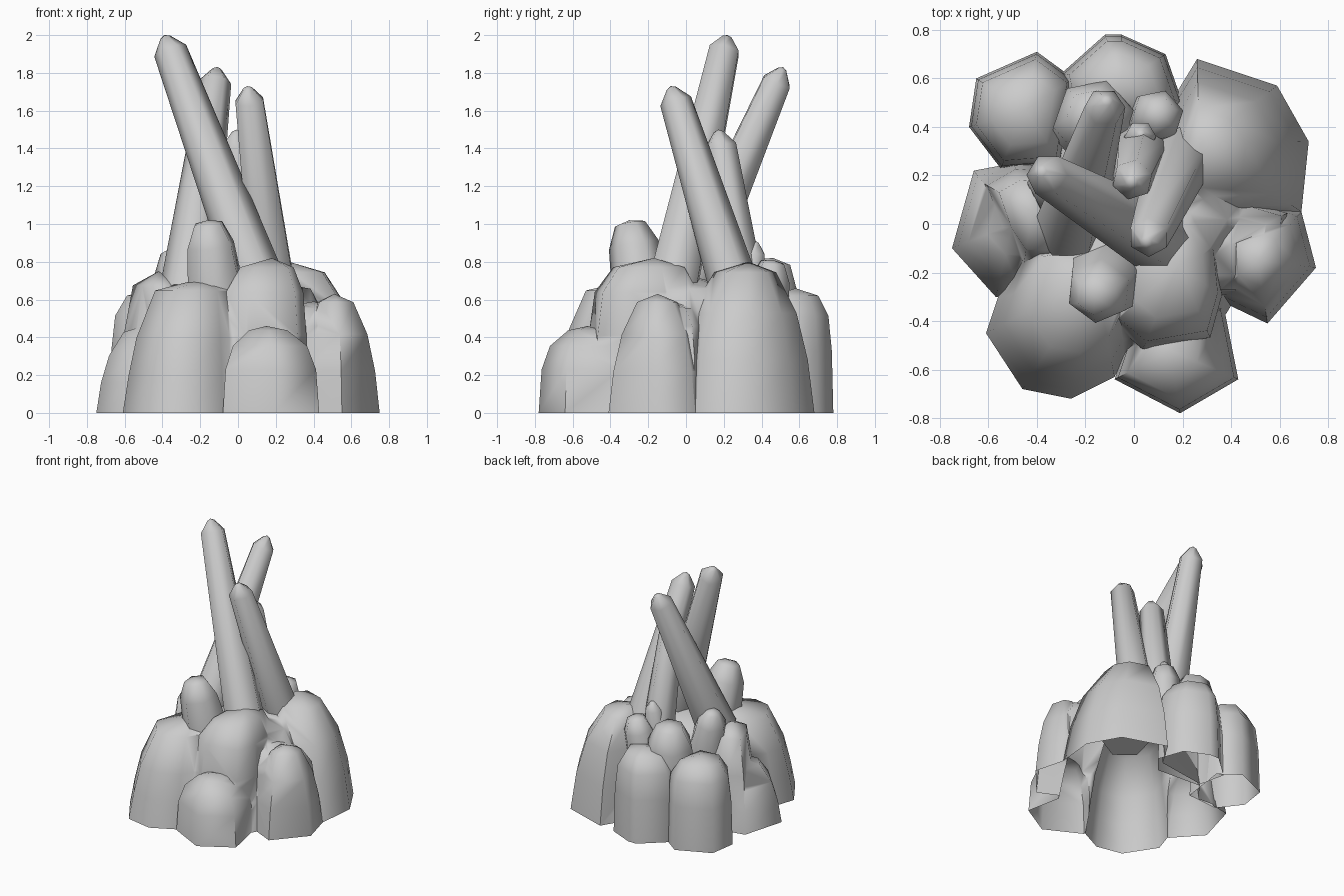
import bpy, bmesh, math
from mathutils import Vector

default = bpy.data.objects.get("Cube")
if default:
    bpy.data.objects.remove(default, do_unlink=True)

stone = bpy.data.materials.new("stone_grey")
stone.use_nodes = True
GREY = (0.6, 0.6, 0.6, 1)
stone.diffuse_color = GREY
stone.node_tree.nodes["Principled BSDF"].inputs["Base Color"].default_value = GREY

# Boulder outlines: share of the ground outline kept, and share of the height.
# Each one runs on below the ground and is trimmed there later.
SLOPED = [(1, -.2), (1, 0), (.9, .35), (.73, .66), (.42, .93)]
FULL = [(1, -.2), (1, 0), (.94, .5), (.77, .77), (.4, .95)]
FLAT = [(1, -.2), (1, 0), (.93, .28), (.84, .55), (.62, .9)]
BLOCK = [(1, -.2), (1, 0), (.96, .5), (.87, .78), (.6, .94)]


def build_shell(name, rings, tip):
    """Skin a stack of rings, close it with a base and a tip."""
    bm = bmesh.new()
    loops = [[bm.verts.new(p) for p in ring] for ring in rings]
    count = len(loops[0])
    bm.faces.new(loops[0][::-1])
    for low, high in zip(loops, loops[1:]):
        for i in range(count):
            j = (i + 1) % count
            bm.faces.new((low[i], low[j], high[j], high[i]))
    peak = bm.verts.new(tip)
    for i in range(count):
        bm.faces.new((loops[-1][i], loops[-1][(i + 1) % count], peak))
    mesh = bpy.data.meshes.new(name)
    bm.to_mesh(mesh)
    bm.free()
    mesh.materials.append(stone)
    obj = bpy.data.objects.new(name, mesh)
    bpy.context.collection.objects.link(obj)
    return obj


def activate(obj):
    bpy.ops.object.select_all(action="DESELECT")
    obj.select_set(True)
    bpy.context.view_layer.objects.active = obj


def smooth(obj):
    activate(obj)
    bpy.ops.object.shade_smooth_by_angle(angle=math.radians(70))


def rock(name, tip, profile, outline):
    """Boulder that rises from its anticlockwise ground outline to a tip."""
    tip = Vector(tip)
    rings = [[(tip.x + (x - tip.x) * keep, tip.y + (y - tip.y) * keep, tip.z * rise)
              for x, y in outline] for keep, rise in profile]
    return build_shell(name, rings, tip)


def unite(target, others):
    """Fuse boulders into one hollow mass."""
    activate(target)
    for other in others:
        union = target.modifiers.new("union", "BOOLEAN")
        union.operation = "UNION"
        union.solver = "EXACT"
        union.object = other
        bpy.ops.object.modifier_apply(modifier=union.name)
        bpy.data.objects.remove(other, do_unlink=True)


def trim_at_ground(obj):
    """Cut off everything below the ground, which leaves the underside open."""
    bm = bmesh.new()
    bm.from_mesh(obj.data)
    bmesh.ops.bisect_plane(bm, geom=bm.verts[:] + bm.edges[:] + bm.faces[:],
                           plane_co=(0, 0, 0), plane_no=(0, 0, 1), clear_inner=True)
    bm.to_mesh(obj.data)
    bm.free()


def shard(name, foot, tip, foot_radius, top_radius, turn=0, blunt=.3, sides=6):
    """Tapered, leaning crystal; a higher blunt value flattens its end."""
    foot, tip = Vector(foot), Vector(tip)
    axis = (tip - foot).normalized()
    across = axis.cross(Vector((0, 1, 0))).normalized()
    other = axis.cross(across)
    shoulder = tip - axis * top_radius
    neck = tip - axis * top_radius * .14

    def ring(centre, radius):
        angles = [turn + math.tau * i / sides for i in range(sides)]
        return [centre + (across * math.cos(a) + other * math.sin(a)) * radius
                for a in angles]

    smooth(build_shell(name, [ring(foot, foot_radius), ring(shoulder, top_radius),
                              ring(neck, top_radius * blunt)], tip))


# Boulders fused into the main mass
mass = rock("boulder_mass", (0, 0, .73), FLAT,
            [(-.5, .1), (-.47, -.35), (-.2, -.58), (.1, -.55), (.38, -.37),
             (.62, .03), (.45, .35), (.15, .48), (-.25, .42)])
unite(mass, [
    rock("back_left_rock", (.27, .33, .8), SLOPED,
         [(.26, .68), (.12, .45), (.05, .1), (.3, -.1), (.69, .05), (.72, .34), (.59, .57)]),
    rock("left_rock", (.51, -.15, .63), SLOPED,
         [(.75, -.18), (.69, .05), (.57, .1), (.3, .02), (.32, -.3), (.55, -.41)]),
    rock("left_ridge", (.4, -.08, .59), BLOCK,
         [(.1, -.3), (.42, -.3), (.62, -.13), (.64, .05), (.3, .15), (.1, .1)]),
    rock("front_rock", (.15, -.52, .46), FULL,
         [(.19, -.78), (.43, -.64), (.37, -.34), (0, -.4), (-.08, -.64)]),
    rock("front_right_rock", (-.16, -.22, .72), FLAT,
         [(-.61, -.45), (-.46, -.68), (-.26, -.72), (-.08, -.63), (.1, -.3),
          (-.1, 0), (-.5, -.08), (-.56, -.3)]),
    rock("front_centre_rock", (.18, -.17, .82), BLOCK,
         [(-.1, -.42), (.03, -.53), (.32, -.48), (.37, -.3), (.35, -.1), (.25, .1),
          (-.08, .05)]),
    rock("right_rock", (-.5, 0, .46), SLOPED,
         [(-.75, -.1), (-.57, -.3), (-.4, -.3), (-.3, 0), (-.5, .25), (-.66, .22)]),
    rock("right_inner_rock", (-.42, .05, .75), FLAT,
         [(-.64, .18), (-.56, -.05), (-.46, -.2), (-.3, -.2), (-.25, 0), (-.36, .25),
          (-.5, .26)]),
])

# Separate boulders at the back
back_right = rock("back_right_rock", (-.45, .47, .66), BLOCK,
                  [(-.65, .6), (-.68, .4), (-.55, .23), (-.3, .25), (-.25, .6), (-.4, .71)])
back = rock("back_rock", (-.05, .58, .66), BLOCK,
            [(-.3, .62), (-.25, .4), (.1, .38), (.2, .5), (.13, .7), (-.05, .78), (-.12, .78)])

for boulder in (mass, back_right, back):
    trim_at_ground(boulder)
    smooth(boulder)

# Tall leaning crystals
shard("tallest_crystal", (.13, -.08, .62), (-.39, .22, 2), .15, .09)
shard("back_crystal", (-.27, -.01, .62), (-.11, .515, 1.83), .15, .085)
shard("front_crystal", (.19, .27, .62), (.05, -.08, 1.73), .135, .085, .5)
shard("inner_crystal", (.03, .31, .6), (-.01, .17, 1.5), .12, .085, .3)

# Short stubs between the crystals and the boulders
shard("front_stub", (-.11, -.22, .58), (-.16, -.3, 1.02), .17, .135, .4, .6)
shard("right_stub", (-.28, .13, .55), (-.36, .19, .87), .15, .11, 0, .5)
shard("back_stub", (-.15, .4, .45), (-.18, .46, .82), .19, .17, .2, .6)
shard("back_left_stub", (.07, .42, .5), (.11, .46, .81), .12, .11, .2, .6)
shard("small_back_stub", (.01, .32, .55), (.03, .37, .91), .08, .065)
